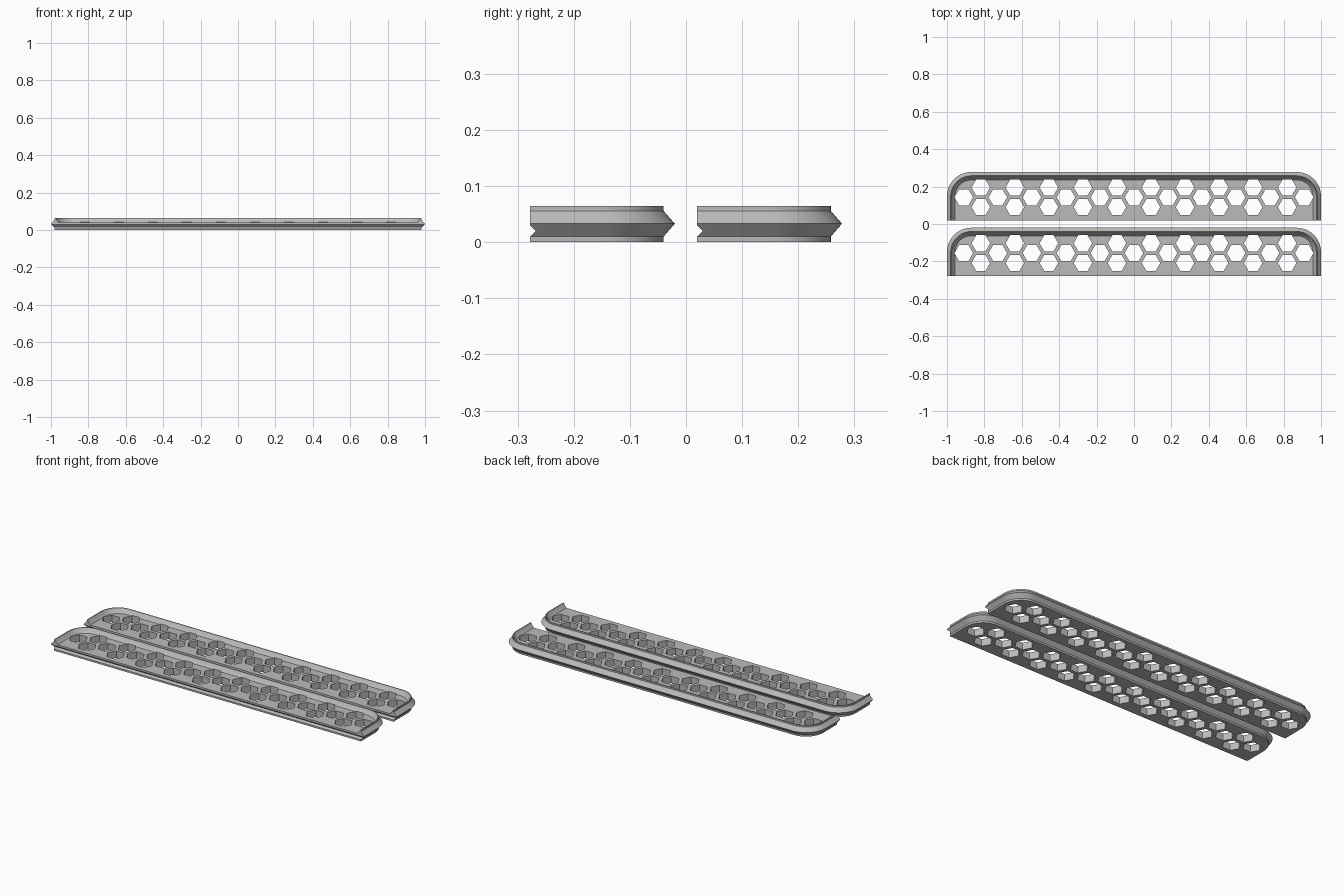
import bpy, bmesh, math

if "Cube" in bpy.data.objects:
    bpy.data.objects.remove(bpy.data.objects["Cube"])

HALF_X, DEPTH, RADIUS = 1.0, 0.258, 0.13
# rim cross-section: (inset from the outermost line, height)
PROFILE = [(0.02, 0), (0.02, 0.01), (0, 0.033), (0.02, 0.056), (0.02, 0.065),
           (0.025, 0.065), (0.033, 0.051), (0.043, 0.04)]

grey = bpy.data.materials.new("grey plastic")
grey.diffuse_color = (0.5, 0.5, 0.5, 1)
grey.use_nodes = True
grey.node_tree.nodes["Principled BSDF"].inputs["Base Color"].default_value = grey.diffuse_color


def make_object(name, bm):
    bmesh.ops.recalc_face_normals(bm, faces=bm.faces)
    mesh = bpy.data.meshes.new(name)
    bm.to_mesh(mesh)
    bm.free()
    mesh.materials.append(grey)
    obj = bpy.data.objects.new(name, mesh)
    bpy.context.collection.objects.link(obj)
    return obj


def outline(inset, segments=16):
    """U-shaped path with two rounded back corners, open at the front."""
    cx, cy, r = HALF_X - RADIUS, DEPTH - RADIUS, RADIUS - inset
    right = [(cx + r * math.cos(a), cy + r * math.sin(a))
             for a in (math.pi / 2 * i / segments for i in range(segments + 1))]
    right.insert(0, (HALF_X - inset, 0))
    return right + [(-x, y) for x, y in reversed(right)]


def prism(bm, bottom, top):
    """Closed solid between two matching loops of points."""
    a = [bm.verts.new(p) for p in bottom]
    b = [bm.verts.new(p) for p in top]
    bm.faces.new(a[::-1])
    bm.faces.new(b)
    for i in range(len(a)):
        j = (i + 1) % len(a)
        bm.faces.new((a[i], a[j], b[j], b[i]))


def cut(obj, cutter):
    cutter.hide_render = True
    mod = obj.modifiers.new("cut", 'BOOLEAN')
    mod.operation = 'DIFFERENCE'
    mod.solver = 'EXACT'
    mod.object = cutter
    bpy.ops.object.select_all(action='DESELECT')
    bpy.context.view_layer.objects.active = obj
    obj.select_set(True)
    bpy.ops.object.modifier_apply(modifier=mod.name)
    bpy.data.objects.remove(cutter, do_unlink=True)


def tray(name, y0):
    # floor and flared rim
    bm = bmesh.new()
    rings = [[bm.verts.new((x, y + y0, z)) for x, y in outline(d)] for d, z in PROFILE]
    for lo, hi in zip(rings, rings[1:]):
        for i in range(len(lo) - 1):
            bm.faces.new((lo[i], lo[i + 1], hi[i + 1], hi[i]))
    bm.faces.new(rings[0][::-1])
    bm.faces.new(rings[-1])
    bm.faces.new([r[0] for r in rings] + [r[-1] for r in reversed(rings)])
    obj = make_object(name, bm)

    # honeycomb of through holes
    bm = bmesh.new()
    step = 0.182
    for y, count in ((0.07, 10), (0.1225, 11), (0.175, 10)):
        for k in range(count):
            x = (k - (count - 1) / 2) * step
            hexagon = [(x + 0.0495 * math.cos(i * math.pi / 3),
                        y0 + y + 0.0495 * math.sin(i * math.pi / 3)) for i in range(6)]
            prism(bm, [(*p, -0.05) for p in hexagon], [(*p, 0.1) for p in hexagon])
    cut(obj, make_object("hole_cutter", bm))

    # V groove along the front edge
    bm = bmesh.new()
    vee = [(y0 - 0.01, 0), (y0 + 0.01, 0.02), (y0 - 0.01, 0.04)]
    prism(bm, [(-1.1, *p) for p in vee], [(1.1, *p) for p in vee])
    cut(obj, make_object("groove_cutter", bm))
    bpy.ops.object.shade_smooth_by_angle(angle=math.radians(20))


tray("front_tray", -0.278)
tray("back_tray", 0.02)
